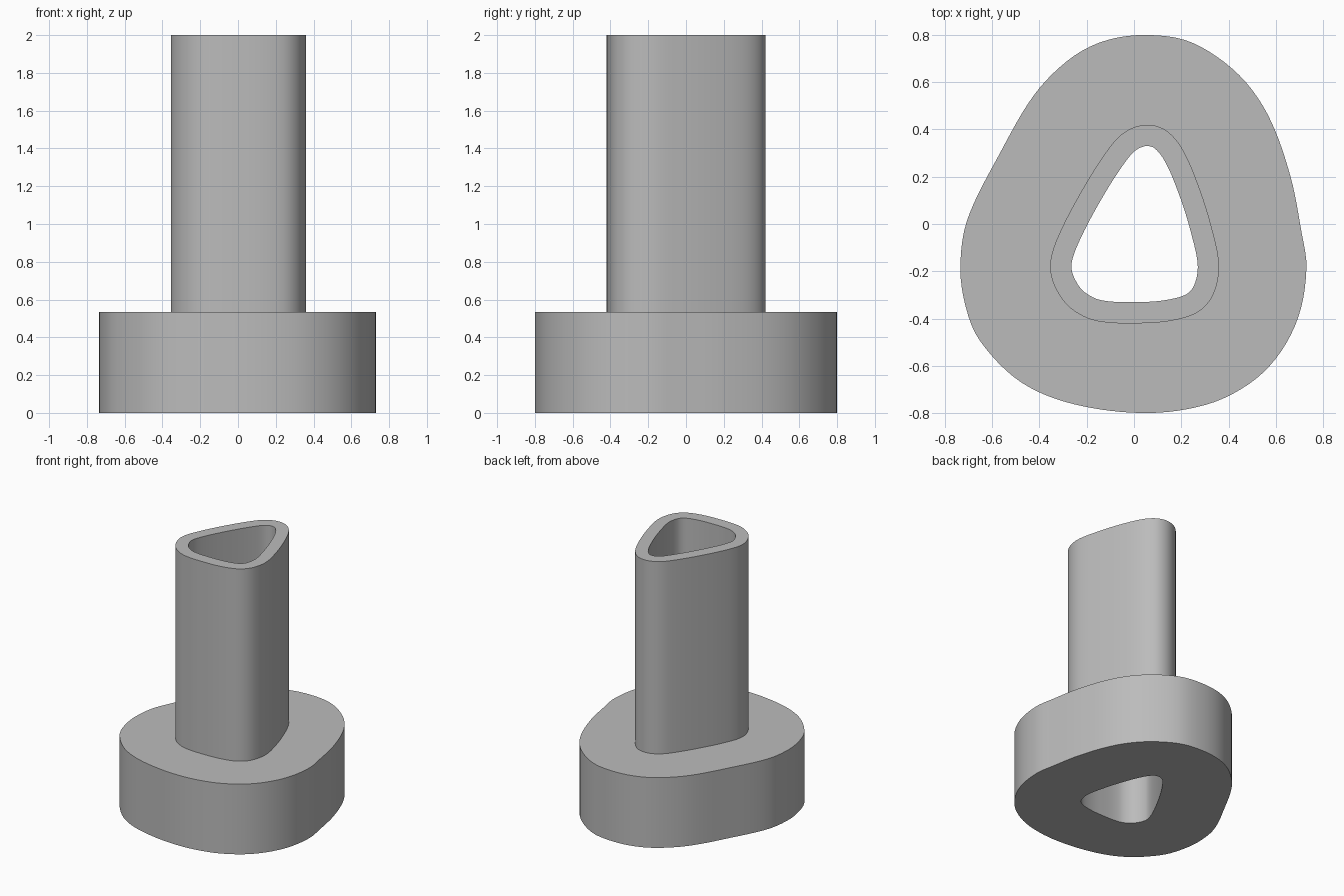
import bpy
import bmesh
import math
from mathutils import Vector

cube = bpy.data.objects.get("Cube")
if cube:
    bpy.data.objects.remove(cube, do_unlink=True)

SIDES = 120
FLANGE_TOP, HEIGHT, WALL = 0.535, 2.0, 0.09

# Outlines, clockwise from the rear tip
FLANGE = [(.05, .8), (.24, .77), (.435, .64), (.565, .465), (.66, .21), (.71, -.04),
          (.73, -.18), (.7, -.38), (.615, -.55), (.49, -.675), (.305, -.765),
          (.045, -.8), (-.265, -.76), (-.485, -.665), (-.655, -.49), (-.715, -.34),
          (-.735, -.175), (-.705, .02), (-.57, .295), (-.42, .55), (-.27, .7), (-.125, .775)]
SLEEVE = [(.05, .42), (.13, .4), (.2, .325), (.27, .17), (.33, -.02), (.36, -.18),
          (.335, -.3), (.275, -.37), (.18, -.405), (.04, -.42), (-.16, -.41),
          (-.27, -.355), (-.335, -.265), (-.355, -.17), (-.32, -.05), (-.21, .16),
          (-.095, .335), (-.03, .395)]


def smooth_loop(points):
    """Closed smooth curve through the points, resampled to even spacing."""
    pts = [Vector(p) for p in points]
    n, dense = len(pts), []
    for i in range(n):
        a, b, c, d = (pts[(i + k) % n] for k in (-1, 0, 1, 2))
        span = (c - b).length
        m1 = ((c - a) / (span + (b - a).length)) * span
        m2 = ((d - b) / (span + (d - c).length)) * span
        for s in range(24):
            t = s / 24
            u = 1 - t
            dense.append(b * (1 + 2 * t) * u * u + m1 * t * u * u
                         + c * t * t * (3 - 2 * t) - m2 * t * t * u)
    dense.append(dense[0])
    total = sum((q - p).length for p, q in zip(dense, dense[1:]))
    out, walked = [], 0.0
    for p, q in zip(dense, dense[1:]):
        step = (q - p).length
        while len(out) < SIDES and len(out) * total / SIDES < walked + step:
            out.append(p.lerp(q, (len(out) * total / SIDES - walked) / step))
        walked += step
    return out


def inset(loop, distance):
    """Move a clockwise loop inwards along its normals."""
    out = []
    for i, p in enumerate(loop):
        t = (loop[(i + 1) % SIDES] - loop[i - 1]).normalized()
        out.append(p + Vector((t.y, -t.x)) * distance)
    return out


flange = smooth_loop(FLANGE)
sleeve = smooth_loop(SLEEVE)
bore = inset(sleeve, WALL)

# Body: flange wall, step, sleeve wall, rim, bore and underside in one closed skin
bm = bmesh.new()
layers = [(flange, 0), (flange, FLANGE_TOP), (sleeve, FLANGE_TOP),
          (sleeve, HEIGHT), (bore, HEIGHT), (bore, 0)]
rings = [[bm.verts.new((p.x, p.y, z)) for p in loop] for loop, z in layers]
for k, low in enumerate(rings):
    high = rings[(k + 1) % len(rings)]
    for i in range(SIDES):
        j = (i + 1) % SIDES
        bm.faces.new((low[i], low[j], high[j], high[i]))
bmesh.ops.recalc_face_normals(bm, faces=bm.faces)
mesh = bpy.data.meshes.new("flanged_sleeve")
bm.to_mesh(mesh)
bm.free()
body = bpy.data.objects.new("flanged_sleeve", mesh)
bpy.context.collection.objects.link(body)

# Plain grey
GREY = (0.5, 0.5, 0.5, 1)
mat = bpy.data.materials.new("plain_grey")
mat.use_nodes = True
mat.diffuse_color = GREY
mat.node_tree.nodes["Principled BSDF"].inputs["Base Color"].default_value = GREY
mesh.materials.append(mat)

# Smooth walls with crisp rims
bpy.ops.object.select_all(action='DESELECT')
body.select_set(True)
bpy.context.view_layer.objects.active = body
bpy.ops.object.shade_smooth_by_angle(angle=math.radians(35))
